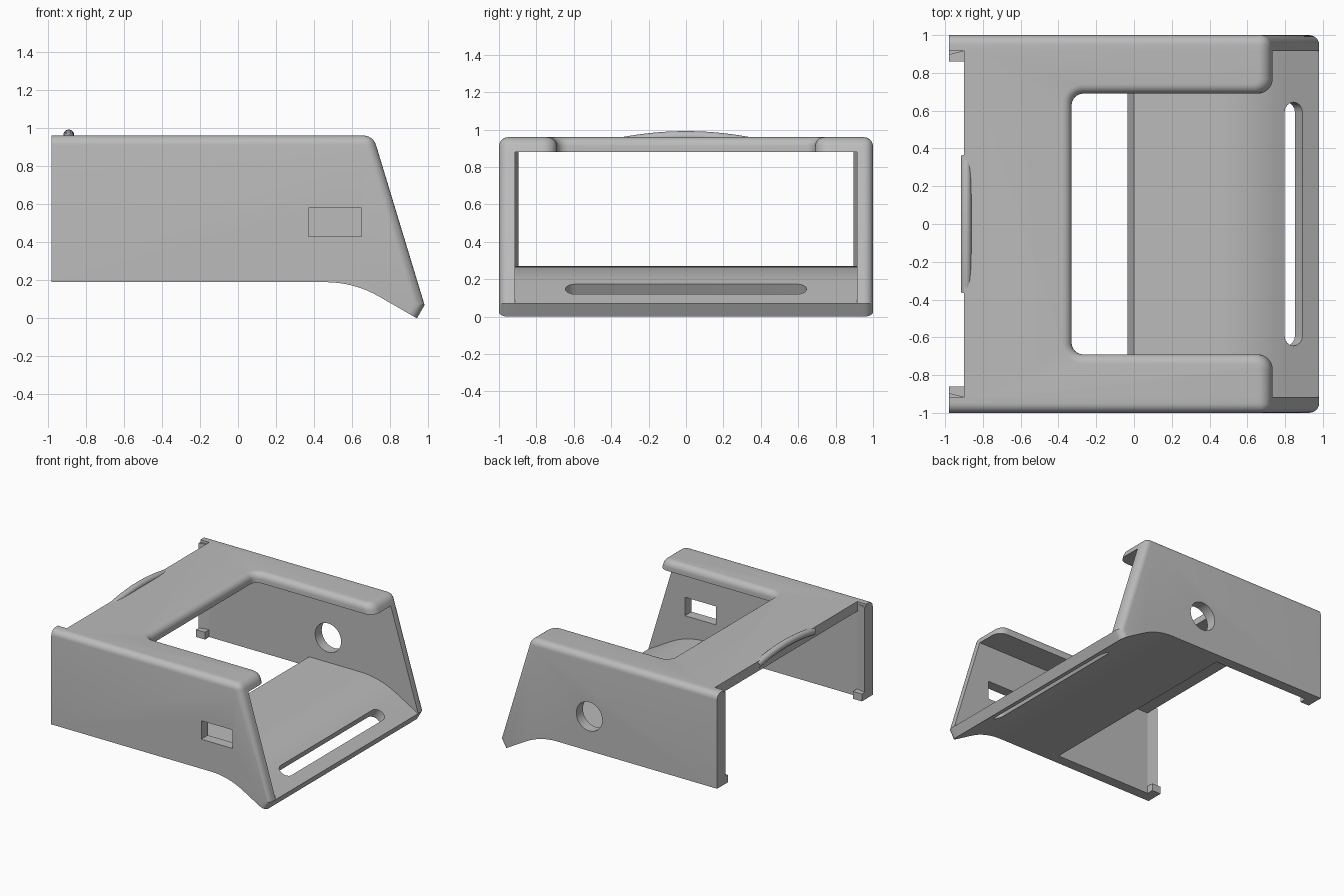
import bpy, bmesh, math
from mathutils import Matrix

if "Cube" in bpy.data.objects:
    bpy.data.objects.remove(bpy.data.objects["Cube"])

mat = bpy.data.materials.new("plain grey")
mat.diffuse_color = (0.5, 0.5, 0.5, 1)
mat.use_nodes = True
mat.node_tree.nodes["Principled BSDF"].inputs["Base Color"].default_value = mat.diffuse_color
BEV = 0.05
SLANT = 0.303          # x gained per unit of drop on the sloped front
TOP, UNDER = 0.96, 0.88


def arc(cx, cy, r, a0, a1, n=8):
    return [(cx + r * math.cos(math.radians(a0 + (a1 - a0) * i / n)),
             cy + r * math.sin(math.radians(a0 + (a1 - a0) * i / n))) for i in range(n + 1)]


def prism(name, pts, place, lo, hi, bevel_rule=None, seg=6):
    """Extrude a 2D outline; place(u, v, w) gives the 3D position."""
    bm = bmesh.new()
    a = [bm.verts.new(place(u, v, lo)) for u, v in pts]
    b = [bm.verts.new(place(u, v, hi)) for u, v in pts]
    n = len(pts)
    bm.faces.new(a)
    bm.faces.new(b)
    for i in range(n):
        j = (i + 1) % n
        bm.faces.new((a[i], a[j], b[j], b[i]))
    bmesh.ops.recalc_face_normals(bm, faces=bm.faces)
    if bevel_rule:
        edges = [e for e in bm.edges if bevel_rule(e.verts[0].co, e.verts[1].co)]
        bmesh.ops.bevel(bm, geom=edges, offset=BEV, offset_type='OFFSET', segments=seg,
                        profile=0.5, affect='EDGES', clamp_overlap=False)
        bmesh.ops.recalc_face_normals(bm, faces=bm.faces)
    me = bpy.data.meshes.new(name)
    bm.to_mesh(me)
    bm.free()
    me.materials.append(mat)
    ob = bpy.data.objects.new(name, me)
    bpy.context.collection.objects.link(ob)
    return ob


def finish(ob):
    bpy.ops.object.select_all(action='DESELECT')
    ob.select_set(True)
    bpy.context.view_layer.objects.active = ob
    bpy.ops.object.shade_smooth_by_angle(angle=math.radians(25))


def cut(ob, cutter):
    m = ob.modifiers.new("cut", 'BOOLEAN')
    m.operation, m.solver, m.object = 'DIFFERENCE', 'EXACT', cutter
    bpy.ops.object.select_all(action='DESELECT')
    ob.select_set(True)
    bpy.context.view_layer.objects.active = ob
    bpy.ops.object.modifier_apply(modifier=m.name)
    bpy.data.objects.remove(cutter)


def side(u, v, w):      # outline in x,z extruded along y
    return (u, w, v)


def flat(u, v, w):      # outline in x,y extruded along z
    return (u, v, w)


def near(a, b):
    return abs(a - b) < 1e-4


# Side walls, rounded on the outer top and front edges
low_curve = arc(0.46, -0.37, 0.56, 90, 60)
wall_pts = [(-0.98, 0.19)] + low_curve + [(0.94, 0), (0.98, 0.07), (0.71, TOP), (-0.98, TOP)]


def wall_rule(p, q):
    outer = near(abs(p.y), 1) and near(abs(q.y), 1)
    top = near(p.z, TOP) and near(q.z, TOP)
    front = p.x > 0.7 and q.x > 0.7 and (max(p.z, q.z) > 0.9 or
                                        (max(p.x, q.x) > 0.97 and min(p.z, q.z) < 0.01))
    corner = top and near(p.x, 0.71) and near(q.x, 0.71)
    return corner or (outer and (top or front))


for s, label in ((-1, "front"), (1, "back")):
    wall = prism(label + "_wall", wall_pts, side, 0.915 * s, s, wall_rule)
    if s < 0:
        hole = [(0.37, 0.43), (0.65, 0.43), (0.65, 0.58), (0.37, 0.58)]
    else:
        hole = arc(0.17, 0.47, 0.117, 0, 360, 40)[:-1]
    cut(wall, prism("hole_cutter", hole, side, 0.8 * s, 1.2 * s))
    finish(wall)
    # Thickened wall end and small retaining tab
    prism(label + "_wall_end", [(-0.98, 0.93 * s), (-0.98, 0.895 * s), (-0.90, 0.915 * s),
                                (-0.90, 0.93 * s)], flat, 0.19, 0.94)
    prism(label + "_tab", [(-0.98, 0.86 * s), (-0.90, 0.86 * s), (-0.90, 0.93 * s),
                           (-0.98, 0.93 * s)], flat, 0.19, 0.25)

# U-shaped top plate with sloped arm ends
half = [(-0.33, 0.0)] + arc(-0.27, 0.63, 0.06, 180, 90) + arc(0.63, 0.77, 0.08, -90, 0) \
    + [(0.71, 0.95), (-0.90, 0.95)]
top_pts = half[1:] + [(x, -y) for x, y in reversed(half[1:])]


def top_place(u, v, w):
    return (u + (SLANT * (TOP - w) if u > 0 else 0), v, w)


def top_rule(p, q):
    rim = near(p.z, TOP) and near(q.z, TOP)
    straight = near(abs(p.y), 0.95) and near(abs(q.y), 0.95)
    return rim and not straight and min(p.x, q.x) > -0.5


finish(prism("top_plate", top_pts, top_place, UNDER, TOP, top_rule))

# Floor plate curving down to the sloped lip
floor_pts = [(-0.035, 0.19)] + low_curve + [(0.94, 0), (0.98, 0.07)] \
    + arc(0.46, -0.37, 0.64, 60, 90) + [(0, 0.27)]
floor = prism("floor_plate", floor_pts, side, -0.94, 0.94)
slot = prism("slot_cutter", arc(0, 0.59, 0.055, 0, 180) + arc(0, -0.59, 0.055, 180, 360),
             flat, -0.2, 0.2)
slot.data.transform(Matrix.Translation((0.848, 0, 0.153)) @ Matrix.Rotation(math.radians(30), 4, 'Y'))
cut(floor, slot)
finish(floor)

# Shallow arched ridge on the top rear edge
cu = bpy.data.curves.new("ridge", 'CURVE')
cu.dimensions = '3D'
cu.bevel_depth, cu.bevel_resolution = 0.028, 6
sp = cu.splines.new('POLY')
N = 24
sp.points.add(N)
for i, pt in enumerate(sp.points):
    y = -0.36 + 0.72 * i / N
    pt.co = (-0.889, y, 0.964 - y * y / 3.6, 1)
cu.materials.append(mat)
ridge = bpy.data.objects.new("ridge", cu)
bpy.context.collection.objects.link(ridge)
bpy.ops.object.select_all(action='DESELECT')
ridge.select_set(True)
bpy.context.view_layer.objects.active = ridge
bpy.ops.object.convert(target='MESH')
finish(bpy.context.view_layer.objects.active)
